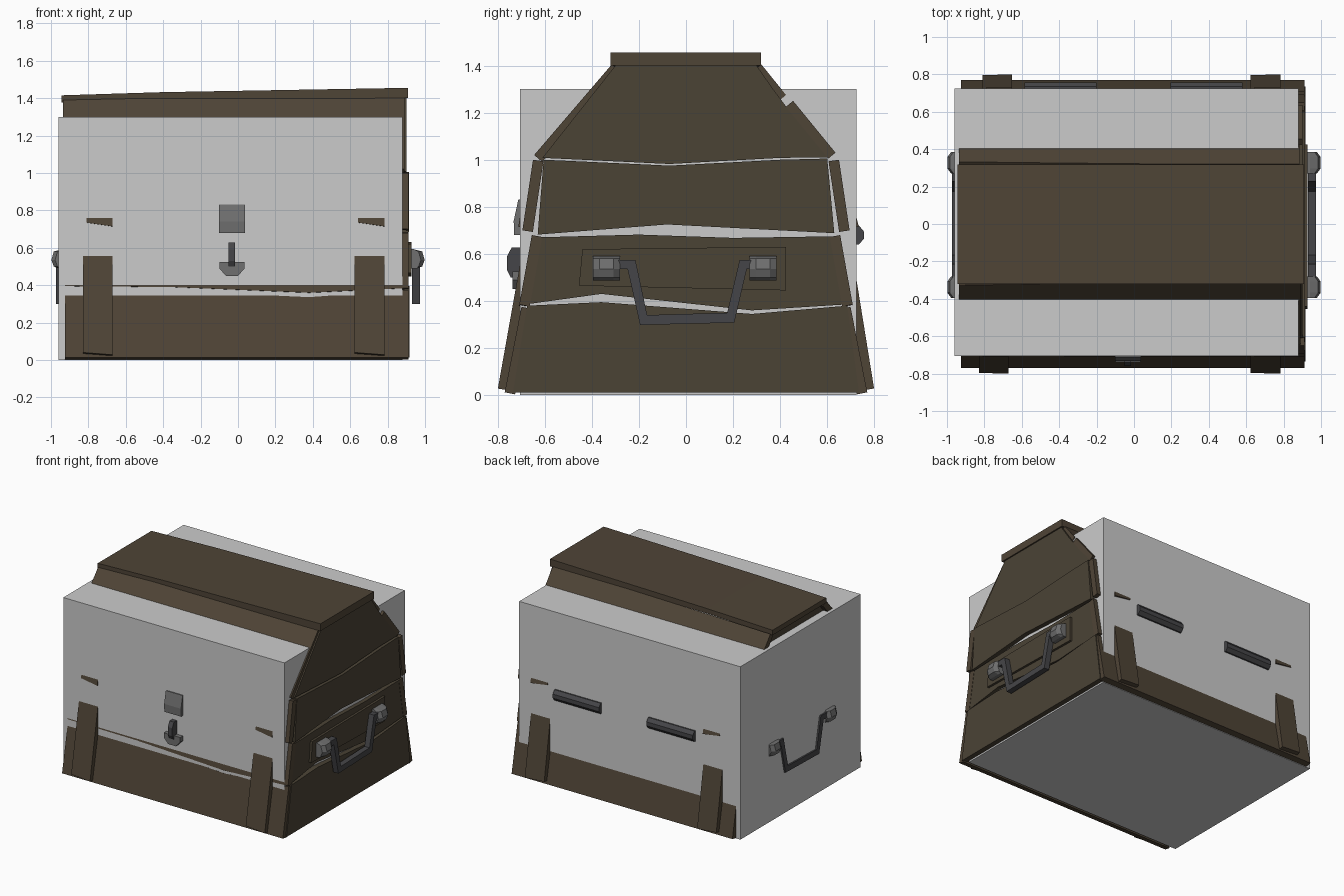
import bpy, bmesh
from mathutils import Vector


def material(name, rgb):
    m = bpy.data.materials.new(name)
    m.diffuse_color = (*rgb, 1)
    return m


WOOD = material("dark_wood", (0.078, 0.058, 0.037))
END_WOOD = material("end_wood", (0.07, 0.056, 0.036))
IRON = material("iron", (0.16, 0.16, 0.16))
ROD = material("dark_iron", (0.06, 0.06, 0.065))


def loft(name, sections, mat=None):
    """Flat-faced solid through equal-length rings of points."""
    bm = bmesh.new()
    rings = [[bm.verts.new(p) for p in s] for s in sections]
    n = len(rings[0])
    for a, b in zip(rings, rings[1:]):
        for i in range(n):
            bm.faces.new((a[i], a[(i + 1) % n], b[(i + 1) % n], b[i]))
    bm.faces.new(rings[0])
    bm.faces.new(rings[-1])
    bmesh.ops.recalc_face_normals(bm, faces=bm.faces)
    me = bpy.data.meshes.new(name)
    bm.to_mesh(me)
    bm.free()
    ob = bpy.data.objects.new(name, me)
    bpy.context.collection.objects.link(ob)
    if mat:
        me.materials.append(mat)
    return ob


def slab(name, outline, x0, x1, mat):
    """Extrude a (y, z) outline along x."""
    return loft(name, [[(x, y, z) for y, z in outline] for x in (x0, x1)], mat)


def run(name, lo, hi, t, xs, top=None, bottom=None, mat=WOOD):
    """Leaning board along x; lo/hi are its outer (y, z) edges, t its thickness."""
    top = top or [0] * len(xs)
    bottom = bottom or [0] * len(xs)
    lo, hi = Vector(lo), Vector(hi)
    d = (hi - lo).normalized()
    s = 1 if lo.x > 0 else -1
    inward = Vector((-s * d.y, s * d.x)) * t
    sections = []
    for x, dt, db in zip(xs, top, bottom):
        a, b = lo + d * db, hi + d * dt
        sections.append([(x, *p) for p in (a, b, b + inward, a + inward)])
    return loft(name, sections, mat)


# Plain inner box
slab("inner_box", [(-0.705, 0), (0.725, 0), (0.725, 1.3), (-0.705, 1.3)], -0.96, 0.88, None)

# Long boards, front and back
XS = (-0.925, -0.35, 0.38, 0.912)
for side, s in (("front", -1), ("back", 1)):
    run(side + "_bottom_board", (s * 0.77, 0.012), (s * 0.698, 0.38), 0.045, XS,
        (0, -0.01, -0.045, -0.005))
    run(side + "_middle_board", (s * 0.708, 0.385), (s * 0.655, 0.68), 0.045, XS,
        (0, 0.01, -0.01, 0), (0.01, 0.005, -0.025, 0))
    run(side + "_lid_board", (s * 0.695, 0.70), (s * 0.65, 1.0), 0.045, XS,
        (0, 0.01, -0.01, 0), (0.02, 0.0, 0.01, 0))
run("front_lid_slope", (-0.645, 1.02), (-0.315, 1.405), 0.045,
    (-0.935, -0.2, 0.89), (-0.02, 0, 0))
run("back_lid_slope_lower", (0.635, 1.03), (0.455, 1.25), 0.04, (-0.93, 0.3, 0.9))
run("back_lid_slope_upper", (0.425, 1.275), (0.32, 1.405), 0.04,
    (-0.935, -0.4, 0.25, 0.885), (-0.02, -0.01, 0, 0))

# Top board, rising slightly to the right
loft("lid_top_board", [[(x, y, z) for y, z in ((-0.32, a), (0.318, a), (0.318, b), (-0.32, b))]
     for x, a, b in ((-0.943, 1.377, 1.415), (-0.4, 1.395, 1.432), (0.91, 1.4, 1.455))], WOOD)

# End boards, both ends (the left ones sit inside the box)
ENDS = {
    "bottom": [(-0.735, 0.012), (0.735, 0.012), (0.685, 0.38), (0.28, 0.345), (-0.36, 0.395), (-0.675, 0.38)],
    "middle": [(-0.685, 0.385), (-0.36, 0.43), (0.28, 0.36), (0.675, 0.385), (0.645, 0.675), (0.2, 0.668),
               (-0.2, 0.682), (-0.64, 0.67)],
    "lid_lower": [(-0.63, 0.682), (-0.08, 0.725), (0.63, 0.688), (0.6, 1.005), (0.4, 1.0), (-0.07, 0.975),
                  (-0.605, 1.0)],
    "lid_upper": [(-0.61, 1.008), (-0.07, 0.982), (0.4, 1.008), (0.61, 1.01), (0.43, 1.22), (0.37, 1.3),
                  (0.3, 1.4), (-0.3, 1.4)],
}
for part, outline in ENDS.items():
    x = {"bottom": 0.918, "middle": 0.91, "lid_lower": 0.914, "lid_upper": 0.9}[part]
    slab("right_end_" + part, outline, x - 0.04, x, END_WOOD)
    slab("left_end_" + part, outline, -x, 0.04 - x, END_WOOD)

# Vertical straps, lower ones showing and upper ones just touching the box face
for side, s in (("front", -1), ("back", 1)):
    off = 0.01 * (s + 1)
    for tag, a, b in (("left", -0.83 + off, -0.672 + off), ("right", 0.622, 0.782)):
        run(f"{side}_{tag}_strap", (s * 0.797, 0.04), (s * (0.69 + off / 2), 0.64), 0.045,
            (a, b), (0, -0.02), (0, -0.012))
        run(f"{side}_{tag}_lid_strap", (s * (0.709 + off), 0.735), (s * 0.665, 1.0), 0.03,
            (a + 0.02, b), (0, 0), (0.0, -0.02))

# Back hinges
for tag, a in (("left", -0.585), ("right", 0.195)):
    slab(tag + "_hinge", [(0.69, 0.635), (0.735, 0.64), (0.756, 0.665), (0.756, 0.695),
                          (0.735, 0.72), (0.69, 0.72)], a, a + 0.385, ROD)

# Front latch
slab("latch_plate", [(-0.68, 0.68), (-0.73, 0.68), (-0.732, 0.74), (-0.712, 0.832), (-0.68, 0.832)],
     -0.102, 0.038, IRON)
slab("latch_tab", [(-0.68, 0.5), (-0.745, 0.5), (-0.76, 0.53), (-0.76, 0.59), (-0.74, 0.628), (-0.68, 0.628)],
     -0.052, -0.015, ROD)
base = [(-0.1, 0.525), (-0.1, 0.49), (-0.065, 0.45), (0.0, 0.45), (0.036, 0.49), (0.036, 0.525)]
loft("latch_base", [[(x, y, z) for x, z in base] for y in (-0.68, -0.738)], IRON)

# Handle backing plates, lugs and rods, one set per end
GRIP = [(-0.3, 0.575), (-0.215, 0.575), (-0.165, 0.34), (0.175, 0.35), (0.228, 0.575), (0.3, 0.575),
        (0.3, 0.535), (0.258, 0.535), (0.205, 0.308), (-0.195, 0.298), (-0.248, 0.535), (-0.3, 0.535)]
LUG = [(0.9, 0.488), (0.955, 0.488), (0.985, 0.5), (0.998, 0.535), (0.985, 0.58), (0.94, 0.592), (0.9, 0.592)]
for tag, s in (("right", 1), ("left", -1)):
    slab(tag + "_handle_plate", [(-0.455, 0.465), (0.425, 0.445), (0.425, 0.63), (-0.44, 0.62)],
         s * 0.9, s * 0.927, END_WOOD)
    slab(tag + "_handle_grip", GRIP, s * 0.93, s * 0.972, ROD)
    for end, y0, y1 in (("front", -0.395, -0.28), ("back", 0.27, 0.385)):
        mid = (y0 + y1) / 2
        loft(f"{tag}_{end}_handle_lug",
             [[(s * (x - (0.02 if y in (y0, y1) and x > 0.97 else 0)), y, z) for x, z in LUG]
              for y in (y0, mid - 0.03, mid + 0.03, y1)], IRON)
